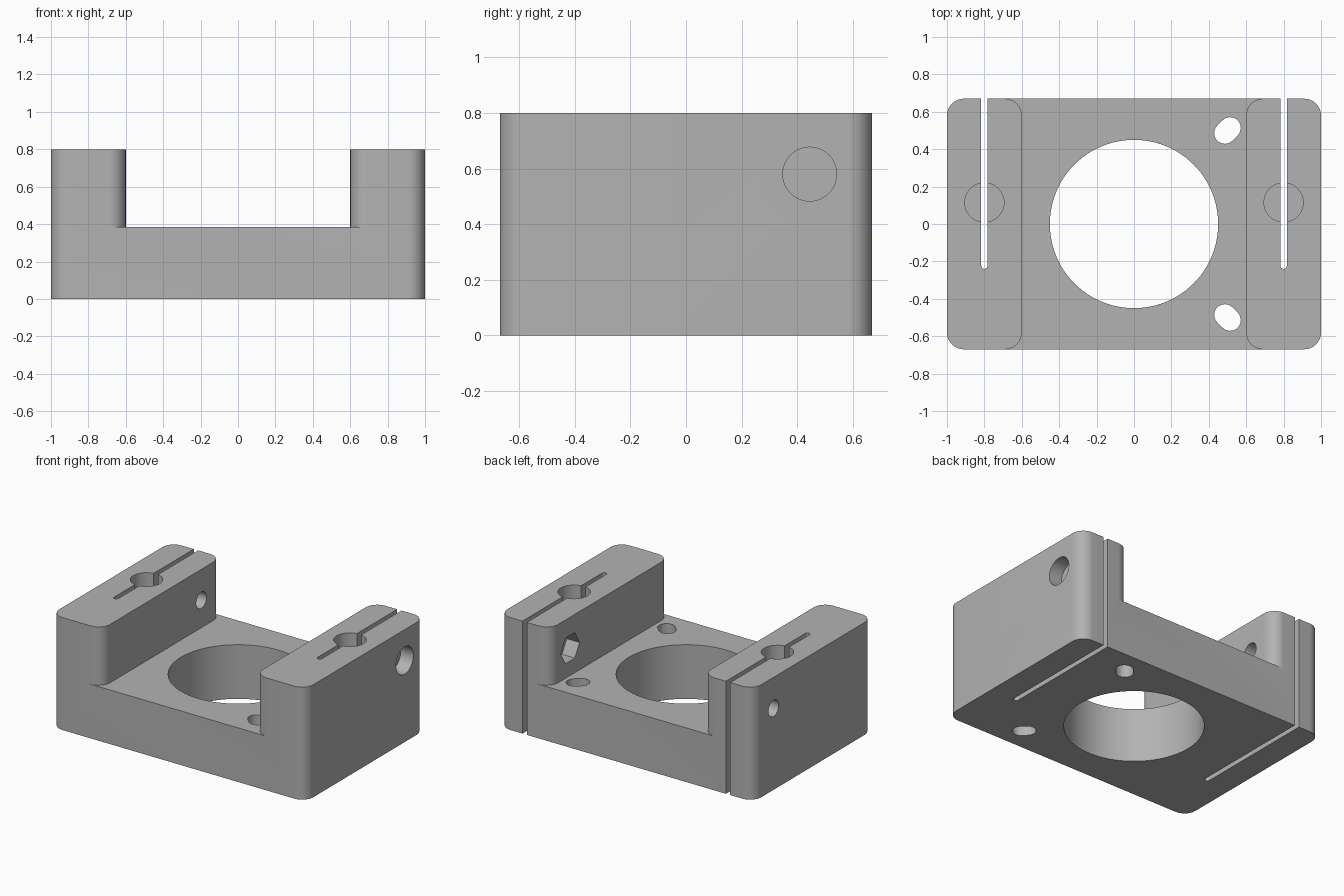
import bpy, bmesh
from math import sin, cos, pi, radians
from mathutils import Matrix, Vector

cube = bpy.data.objects.get("Cube")
if cube:
    bpy.data.objects.remove(cube, do_unlink=True)

HX, HY, TOP, DECK = 1.0, 0.67, 0.8, 0.385
CORNER, INNER = 0.09, 0.6
ROD_X, ROD_Y = 0.8, 0.115
BOLT_Y, BOLT_Z = 0.445, 0.58

grey = bpy.data.materials.new("plain grey")
grey.use_nodes = True
grey.diffuse_color = (0.45, 0.45, 0.45, 1)
grey.node_tree.nodes["Principled BSDF"].inputs["Base Color"].default_value = grey.diffuse_color


def arc(cx, cy, r, a0, a1, n):
    """Points on a circular arc, angles in degrees."""
    angles = [radians(a0 + (a1 - a0) * i / n) for i in range(n + 1)]
    return [(cx + r * cos(a), cy + r * sin(a)) for a in angles]


def circle(r, n, cx=0, cy=0):
    return arc(cx, cy, r, 0, 360, n)[:-1]


def prism(name, outline, z0, z1, matrix=Matrix()):
    """Extrude a closed outline from z0 to z1, then place it."""
    bm = bmesh.new()
    face = bm.faces.new([bm.verts.new((x, y, z0)) for x, y in outline])
    ext = bmesh.ops.extrude_face_region(bm, geom=[face])
    moved = [v for v in ext["geom"] if isinstance(v, bmesh.types.BMVert)]
    bmesh.ops.translate(bm, verts=moved, vec=(0, 0, z1 - z0))
    bm.transform(matrix)
    bmesh.ops.recalc_face_normals(bm, faces=bm.faces)
    mesh = bpy.data.meshes.new(name)
    bm.to_mesh(mesh)
    bm.free()
    mesh.materials.append(grey)
    obj = bpy.data.objects.new(name, mesh)
    bpy.context.collection.objects.link(obj)
    return obj


# Solid block with rounded upright corners
cx, cy = HX - CORNER, HY - CORNER
outline = (arc(cx, cy, CORNER, 0, 90, 10) + arc(-cx, cy, CORNER, 90, 180, 10)
           + arc(-cx, -cy, CORNER, 180, 270, 10) + arc(cx, -cy, CORNER, 270, 360, 10))
body = prism("clamp_bracket", outline, 0, TOP)
cutters = []


def cut(*args):
    cutters.append(prism(*args))


# Pocket between the towers, flaring around their rounded inner corners
px, out = INNER + CORNER, HY + 0.1
quarter = arc(px, cy, CORNER, 180, 90, 10) + [(px, out)]
pocket = (quarter + [(-x, y) for x, y in reversed(quarter)]
          + [(-x, -y) for x, y in quarter] + [(x, -y) for x, y in reversed(quarter)])
cut("pocket_cutter", pocket, DECK, TOP + 0.1)

# Large centre bore
cut("bore_cutter", circle(0.45, 96), -0.1, DECK + 0.1)

# Four diagonal mounting slots
slot = arc(0.02, 0, 0.057, -90, 90, 12) + arc(-0.02, 0, 0.057, 90, 270, 12)
for k in range(4):
    turn = Matrix.Rotation(pi / 4 + k * pi / 2, 4, "Z")
    cut("mount_slot_cutter", slot, -0.1, DECK + 0.1,
        turn @ Matrix.Translation((0.707, 0, 0)))

for side in (-1, 1):
    # Blind rod socket and clamping slit
    cut("rod_cutter", circle(0.105, 40, side * ROD_X, ROD_Y), 0.1, TOP + 0.1)
    w = 0.017
    slit = arc(0, -0.223, w, 180, 360, 8) + [(w, out), (-w, out)]
    cut("slit_cutter", slit, -0.1, TOP + 0.1, Matrix.Translation((side * ROD_X, 0, 0)))
    # Cross bolt: through hole, outer counterbore and inner hexagonal nut trap
    across = Matrix.Translation((0, BOLT_Y, BOLT_Z)) @ Matrix.Rotation(side * pi / 2, 4, "Y")
    cut("bolt_cutter", circle(0.058, 32), INNER - 0.1, HX + 0.1, across)
    cut("bolt_head_cutter", circle(0.097, 40), HX - 0.1, HX + 0.1, across)
    flat_top = Matrix.Rotation(pi / 2, 4, "Z")
    cut("nut_cutter", circle(0.105, 6), INNER - 0.1, INNER + 0.1, across @ flat_top)

# Carve the block and bake the result
for c in cutters:
    c.hide_render = True
    mod = body.modifiers.new(c.name, "BOOLEAN")
    mod.operation, mod.solver, mod.object = "DIFFERENCE", "EXACT", c
graph = bpy.context.evaluated_depsgraph_get()
carved = bpy.data.meshes.new_from_object(body.evaluated_get(graph))
body.modifiers.clear()
body.data = carved
for c in cutters:
    bpy.data.objects.remove(c, do_unlink=True)

# Smooth the rounded walls, keep the edges sharp
for o in bpy.context.selected_objects:
    o.select_set(False)
body.select_set(True)
bpy.context.view_layer.objects.active = body
bpy.ops.object.shade_smooth_by_angle(angle=radians(30))
